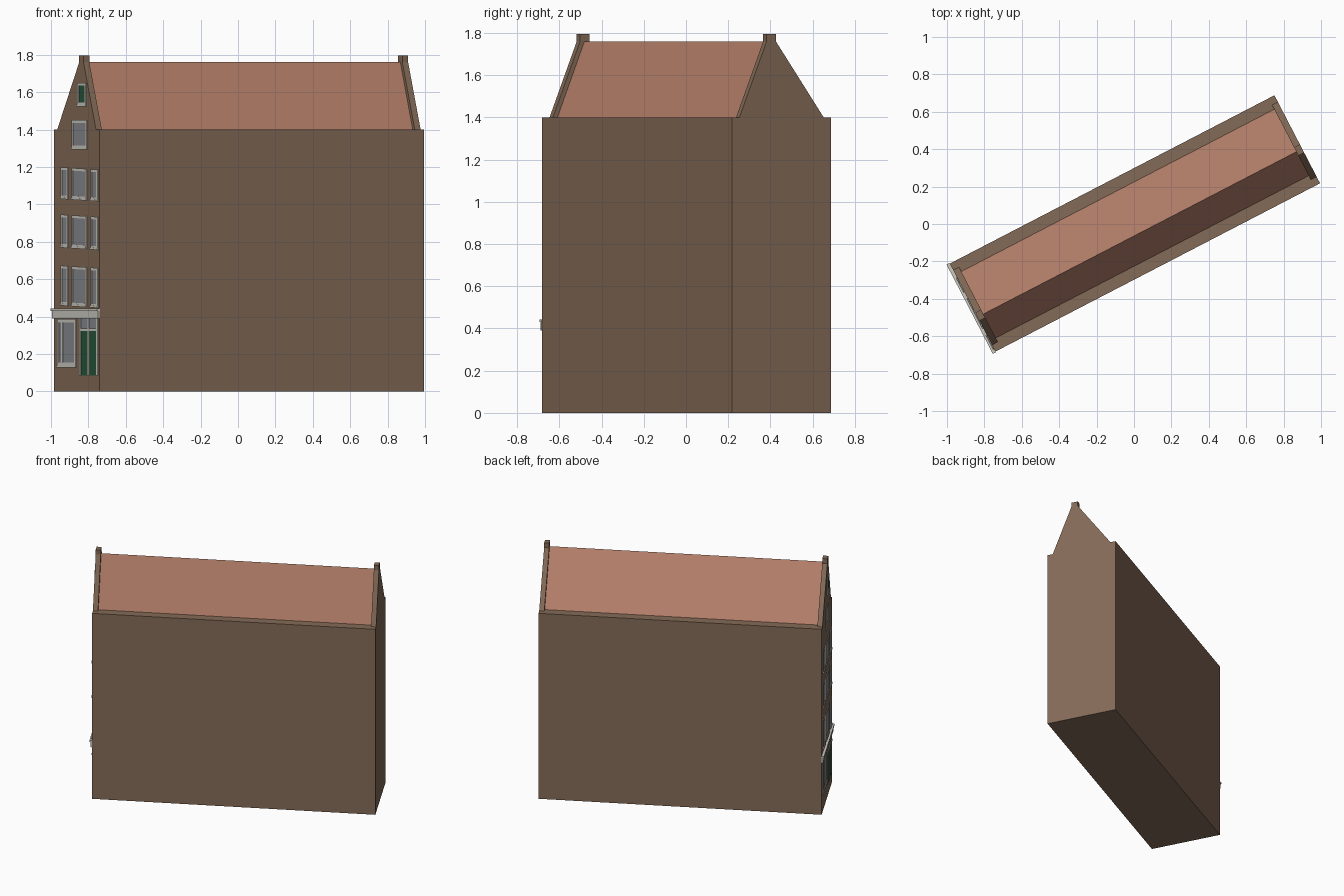
import bpy, bmesh, math

if "Cube" in bpy.data.objects:
    bpy.data.objects.remove(bpy.data.objects["Cube"])

ANGLE = math.radians(27.4)
LENGTH, WIDTH = 1.955, 0.53
EAVE, RIDGE, TOP = 1.40, 1.76, 1.795
WALL_T = 0.035
SKEW = 0.03      # upper windows sag slightly to the right


def material(name, rgb):
    m = bpy.data.materials.new(name)
    m.diffuse_color = (*rgb, 1)
    m.use_nodes = True
    m.node_tree.nodes["Principled BSDF"].inputs["Base Color"].default_value = m.diffuse_color
    return m


BRICK = material("brick", (0.23, 0.145, 0.095))
TILE = material("roof_tile", (0.47, 0.215, 0.145))
WHITE = material("trim", (0.60, 0.58, 0.52))
GLASS = material("glass", (0.24, 0.25, 0.27))
GREEN = material("green_paint", (0.02, 0.09, 0.04))


def place(name, bm, mat):
    bmesh.ops.recalc_face_normals(bm, faces=bm.faces)
    me = bpy.data.meshes.new(name)
    bm.to_mesh(me)
    bm.free()
    me.materials.append(mat)
    ob = bpy.data.objects.new(name, me)
    ob.location = (0.005, 0.003, 0)
    ob.rotation_euler.z = ANGLE
    bpy.context.collection.objects.link(ob)
    return ob


def add_prism(bm, profile, u0, u1):
    """Profile of (s, z) across the facade, extruded from depth u0 to u1."""
    rings = [[bm.verts.new((u - LENGTH / 2, WIDTH / 2 - s, z)) for s, z in profile]
             for u in (u0, u1)]
    bm.faces.new(rings[0])
    bm.faces.new(rings[1])
    n = len(profile)
    for i in range(n):
        j = (i + 1) % n
        bm.faces.new((rings[0][i], rings[0][j], rings[1][j], rings[1][i]))


def prism(name, profile, u0, u1, mat):
    bm = bmesh.new()
    add_prism(bm, profile, u0, u1)
    return place(name, bm, mat)


def rect(s0, s1, z0, z1, skew=0.0):
    return [(s, z - skew * (s - 0.1)) for s, z in ((s0, z0), (s1, z0), (s1, z1), (s0, z1))]


def window(name, s0, s1, z0, z1, skew=0.0, pane=GLASS, b=0.014):
    """Raised frame of four bars, a projecting sill and a pane."""
    bm = bmesh.new()
    for bar in ((s0, s0 + b, z0, z1), (s1 - b, s1, z0, z1),
                (s0 + b, s1 - b, z1 - b, z1), (s0 + b, s1 - b, z0, z0 + b)):
        add_prism(bm, rect(*bar, skew), -0.004, 0.004)
    add_prism(bm, rect(s0 - 0.004, s1 + 0.004, z0 - 0.006, z0 + 0.004, skew), -0.007, 0.004)
    place(name + "_frame", bm, WHITE)
    prism(name + "_pane", rect(s0 + b, s1 - b, z0 + b, z1 - b, skew), -0.001, 0.003, pane)


# Main walls
prism("walls", rect(0, WIDTH, 0, EAVE), 0, LENGTH, BRICK)

# Gable walls with a small flat cap, front and back
gable = [(0.04, EAVE), (0.49, EAVE), (0.345, RIDGE), (0.345, TOP), (0.295, TOP), (0.295, RIDGE)]
prism("front_gable", gable, 0, WALL_T, BRICK)
prism("back_gable", gable, LENGTH - WALL_T, LENGTH, BRICK)

# Roof between the gables, ridge off centre
prism("roof", [(0.066, EAVE), (0.466, EAVE), (0.322, RIDGE)], WALL_T, LENGTH - WALL_T, TILE)

# Three floors of windows
floors = [(0.465, 0.672), (0.775, 0.945), (1.035, 1.198)]
columns = [(0.087, 0.169), (0.212, 0.384), (0.432, 0.513)]
for f, (z0, z1) in enumerate(floors):
    for c, (s0, s1) in enumerate(columns):
        window(f"window_{f + 1}_{c + 1}", s0, s1, z0, z1, SKEW)

# Gable window and attic shutter
window("gable_window", 0.215, 0.388, 1.30, 1.45)
window("attic_shutter", 0.278, 0.378, 1.53, 1.65, pane=GREEN)

# Shop cornice with a projecting lip
prism("cornice_board", rect(-0.002, 0.532, 0.39, 0.43), -0.011, 0, WHITE)
prism("cornice_lip", rect(-0.004, 0.534, 0.43, 0.442), -0.018, 0, WHITE)

# Shop window with an extra mullion
window("shop_window", 0.045, 0.26, 0.135, 0.388, b=0.02)
prism("shop_mullion", rect(0.09, 0.108, 0.15, 0.388), -0.004, 0.003, WHITE)

# Double door: posts, transom rail, fanlights and leaves
bm = bmesh.new()
for s in (0.302, 0.401, 0.498):
    add_prism(bm, rect(s, s + 0.017, 0.085, 0.39), -0.004, 0.004)
add_prism(bm, rect(0.302, 0.515, 0.322, 0.336), -0.005, 0.004)
place("door_frame", bm, WHITE)
for i, (s0, s1) in enumerate(((0.319, 0.401), (0.418, 0.498))):
    prism(f"door_leaf_{i + 1}", rect(s0, s1, 0.085, 0.322), -0.002, 0.003, GREEN)
    prism(f"fanlight_{i + 1}", rect(s0, s1, 0.336, 0.39), -0.001, 0.003, GLASS)
